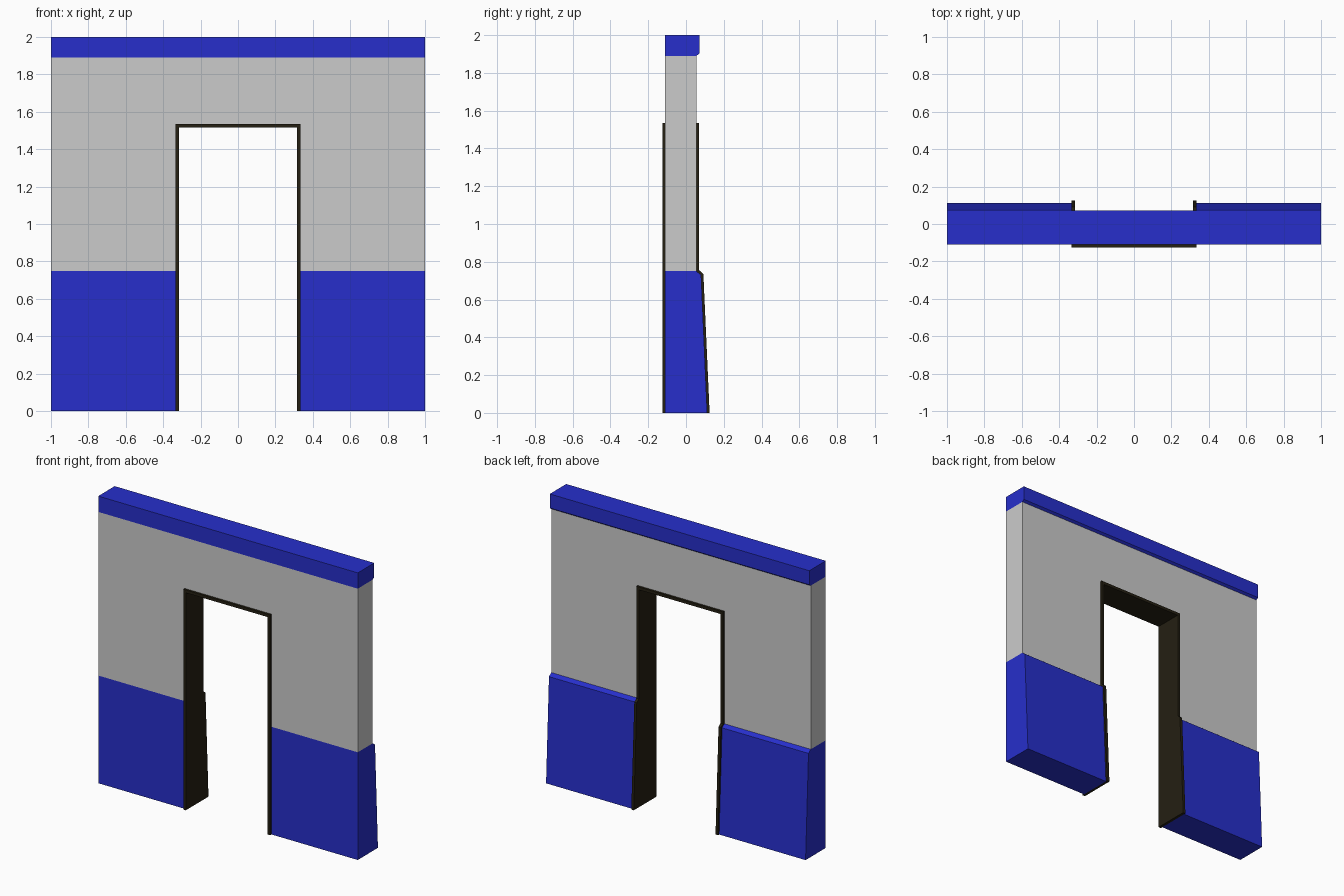
import bpy, bmesh

if "Cube" in bpy.data.objects:
    bpy.data.objects.remove(bpy.data.objects["Cube"])

HALF = 1.0                    # half width of the wall section
OUT, INN = 0.334, 0.315       # outer and inner half width of the door frame
FRAME_TOP, HEAD_BOTTOM = 1.535, 1.515
FRONT, BACK = -0.11, 0.055    # wall faces


def material(name, rgb):
    m = bpy.data.materials.new(name)
    m.diffuse_color = (*rgb, 1)
    m.use_nodes = True
    m.node_tree.nodes["Principled BSDF"].inputs["Base Color"].default_value = m.diffuse_color
    return m


blue = material("blue_paint", (0.02, 0.028, 0.6))
dark = material("dark_frame", (0.018, 0.014, 0.006))


def prism(name, points, offset, mat=None):
    """Flat polygon swept along the offset vector."""
    bm = bmesh.new()
    face = bm.faces.new([bm.verts.new(p) for p in points])
    ext = bmesh.ops.extrude_face_region(bm, geom=[face])
    verts = [v for v in ext["geom"] if isinstance(v, bmesh.types.BMVert)]
    bmesh.ops.translate(bm, verts=verts, vec=offset)
    bmesh.ops.recalc_face_normals(bm, faces=bm.faces)
    mesh = bpy.data.meshes.new(name)
    bm.to_mesh(mesh)
    bm.free()
    obj = bpy.data.objects.new(name, mesh)
    bpy.context.collection.objects.link(obj)
    if mat:
        mesh.materials.append(mat)
    return obj


def along_x(name, profile, x0, x1, mat=None):
    """Side profile (y, z) swept from x0 to x1."""
    return prism(name, [(x0, y, z) for y, z in profile], (x1 - x0, 0, 0), mat)


def mirror_x(obj):
    obj.modifiers.new("mirror", "MIRROR").use_axis[0] = True


# upper wall, an arch-shaped outline around the doorway
outline = [(-HALF, 0.75), (-OUT, 0.75), (-OUT, FRAME_TOP), (OUT, FRAME_TOP),
           (OUT, 0.75), (HALF, 0.75), (HALF, 1.89), (-HALF, 1.89)]
prism("upper_wall", [(x, FRONT, z) for x, z in outline], (0, BACK - FRONT, 0))

# top trim with a small chamfer under its back edge
along_x("top_trim", [(FRONT, 1.89), (BACK, 1.89), (0.071, 1.902),
                     (0.071, 2.0), (FRONT, 2.0)], -HALF, HALF, blue)

# lower wall panels with a sloping back
mirror_x(along_x("lower_wall", [(FRONT, 0), (0.112, 0), (0.08, 0.731),
                                (BACK, 0.75), (FRONT, 0.75)], OUT, HALF, blue))

# door jambs following the wall profile
mirror_x(along_x("door_jamb", [(-0.125, 0), (0.125, 0), (0.092, 0.736),
                               (0.07, 0.755), (0.07, FRAME_TOP),
                               (-0.125, FRAME_TOP)], INN, OUT, dark))

# door head between the jambs
along_x("door_head", [(-0.125, HEAD_BOTTOM), (0.07, HEAD_BOTTOM),
                      (0.07, FRAME_TOP), (-0.125, FRAME_TOP)], -INN, INN, dark)
